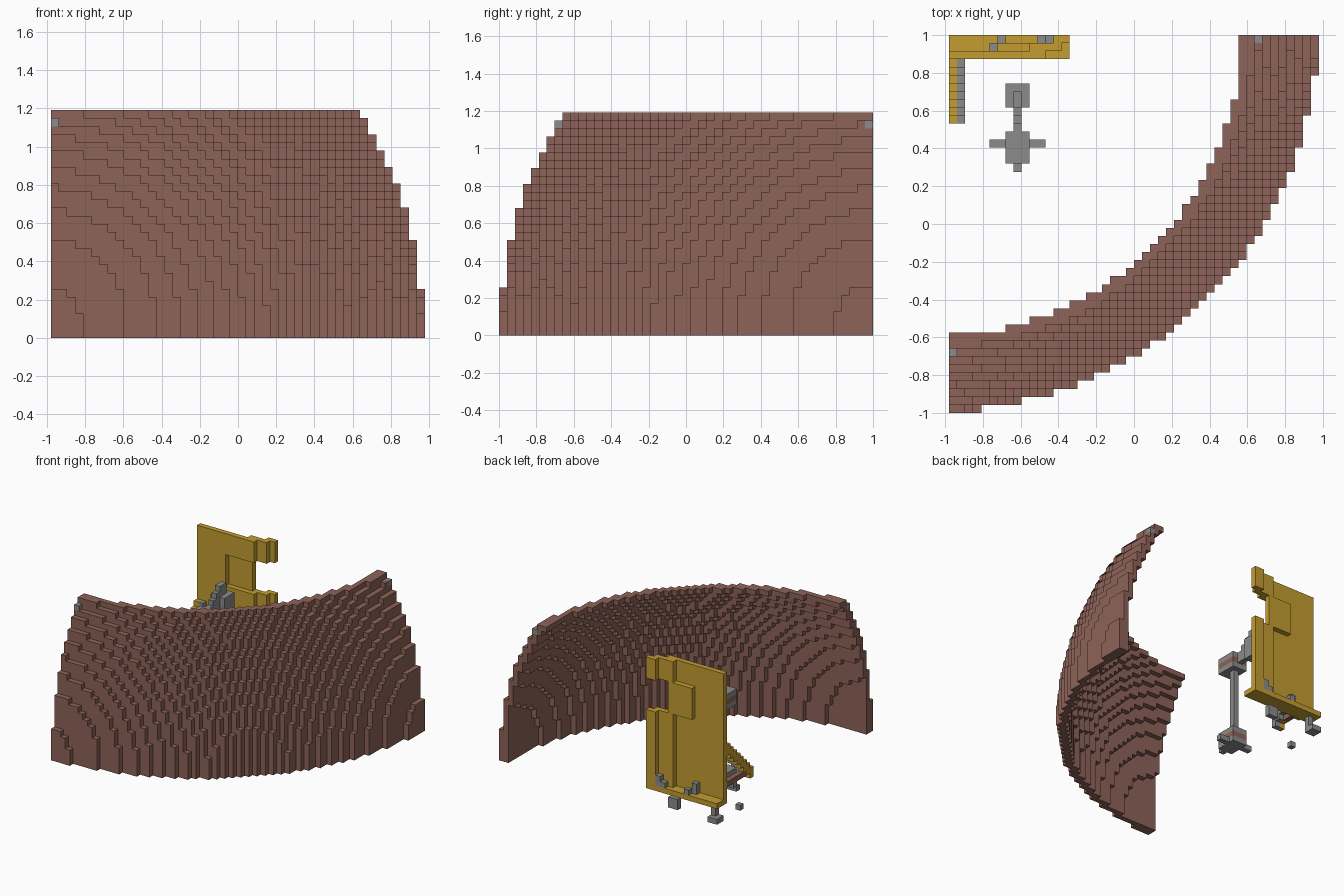
import bpy
import bmesh

cube = bpy.data.objects.get("Cube")
if cube:
    bpy.data.objects.remove(cube, do_unlink=True)

U = 2 / 47           # edge of one block
NX, NY, NZ = 46, 47, 28


def material(name, rgb):
    m = bpy.data.materials.new(name)
    m.use_nodes = True
    m.diffuse_color = (*rgb, 1)
    m.node_tree.nodes["Principled BSDF"].inputs["Base Color"].default_value = (*rgb, 1)
    return m


BROWN = material("red brown", (0.27, 0.125, 0.098))
YELLOW = material("mustard yellow", (0.55, 0.335, 0.03))
GREY = material("mid grey", (0.26, 0.26, 0.26))


def box(i, j, k):
    """Blocks in inclusive ranges: i to +x, j from the back to the front, k up."""
    return {(a, b, c) for a in range(i[0], i[1] + 1)
            for b in range(j[0], j[1] + 1) for c in range(k[0], k[1] + 1)}


# corner offsets of a cube face for each outward direction
SIDES = {}
for axis in range(3):
    for sign in (0, 1):
        loop = []
        for p, q in ((0, 0), (1, 0), (1, 1), (0, 1)):
            corner = [0, 0, 0]
            corner[axis], corner[(axis + 1) % 3], corner[(axis + 2) % 3] = sign, p, q
            loop.append(tuple(corner))
        step = [0, 0, 0]
        step[axis] = 2 * sign - 1
        SIDES[tuple(step)] = loop


def blocks(name, cells, mat):
    """One mesh from the exposed faces of a set of blocks."""
    bm = bmesh.new()
    verts = {}
    for cell in cells:
        for step, loop in SIDES.items():
            if tuple(a + b for a, b in zip(cell, step)) in cells:
                continue
            face = []
            for corner in loop:
                key = tuple(a + b for a, b in zip(cell, corner))
                if key not in verts:
                    i, j, k = key
                    verts[key] = bm.verts.new(((i - NX / 2) * U, (NY / 2 - j) * U, k * U))
                face.append(verts[key])
            bm.faces.new(face)
    bmesh.ops.recalc_face_normals(bm, faces=bm.faces)
    mesh = bpy.data.meshes.new(name)
    bm.to_mesh(mesh)
    bm.free()
    mesh.materials.append(mat)
    obj = bpy.data.objects.new(name, mesh)
    bpy.context.collection.objects.link(obj)
    return obj


# curved outer wall: a stepped piece of a hollow sphere
OUTER, INNER = 2235.5, 2112
wall = {(i, j, k) for i, j, k in box((0, NX - 1), (0, NY - 1), (0, NZ - 1))
        if INNER < (i + 2) ** 2 + (j + 1) ** 2 + (k - 0.95) ** 2 < OUTER}
studs = {"wall_stud_left": (38, 0, 26), "wall_stud_right": (0, 39, 26)}
blocks("curved_wall", wall - set(studs.values()), BROWN)
for name, cell in studs.items():
    blocks(name, {cell}, GREY)

# upright panel with a side notch, an alcove, stepped edges and a bottom shelf
panel = box((0, 11), (2, 2), (4, 27)) - box((6, 11), (2, 2), (18, 23))
panel |= box((6, 10), (1, 1), (18, 23))
for low, high in ((4, 17), (24, 27)):
    panel |= box((10, 13), (1, 1), (low, high)) | box((13, 14), (0, 0), (low, high))
panel |= box((0, 14), (0, 2), (3, 3))
blocks("panel", panel, YELLOW)

# small fittings on and below the shelf
blocks("shelf_fittings", box((5, 5), (1, 1), (4, 5)) | box((6, 6), (0, 0), (4, 4))
       | box((11, 12), (0, 0), (4, 4)) | box((12, 12), (0, 0), (5, 5)), GREY)
blocks("left_foot", box((9, 10), (1, 1), (0, 1)), GREY)
blocks("right_foot", box((0, 1), (0, 1), (0, 0)) | box((1, 1), (1, 1), (1, 2)), GREY)
blocks("floor_stud", {(0, 7, 0)}, GREY)
blocks("wing_stud", {(0, 5, 5)}, GREY)

# side wing: a falling flight of steps with a grey rail inside
wing, rail = set(), set()
for j in range(3, 11):
    top = 15 - j
    wing |= box((0, 0), (j, j), (top, top + 1))
    rail |= box((1, 1), (j, j), (top, top + 1))
blocks("wing_steps", wing, YELLOW)
blocks("wing_rail", rail, GREY)
blocks("wing_brace", box((0, 0), (3, 9), (6, 6)) - wing, BROWN)

# pole with a banded block at each end
for name, low in (("base_block", 0), ("top_block", 15)):
    blocks(name, box((7, 9), (12, 15), (low, low)) | box((7, 9), (12, 15), (low + 2, low + 2)), GREY)
    blocks(name + "_band", box((7, 9), (12, 15), (low + 1, low + 1)), BROWN)
blocks("base_cross", box((5, 6), (13, 13), (0, 0)) | box((10, 11), (13, 13), (0, 0))
       | {(8, 16, 0)}, GREY)
blocks("pole", box((8, 8), (13, 13), (3, 14)), GREY)

# head behind the top block with a sloping fin
head = box((7, 9), (6, 8), (15, 18))
for j in range(7, 12):
    head |= box((8, 8), (j, j), (16, min(20, 28 - j)))
blocks("head", head, GREY)
